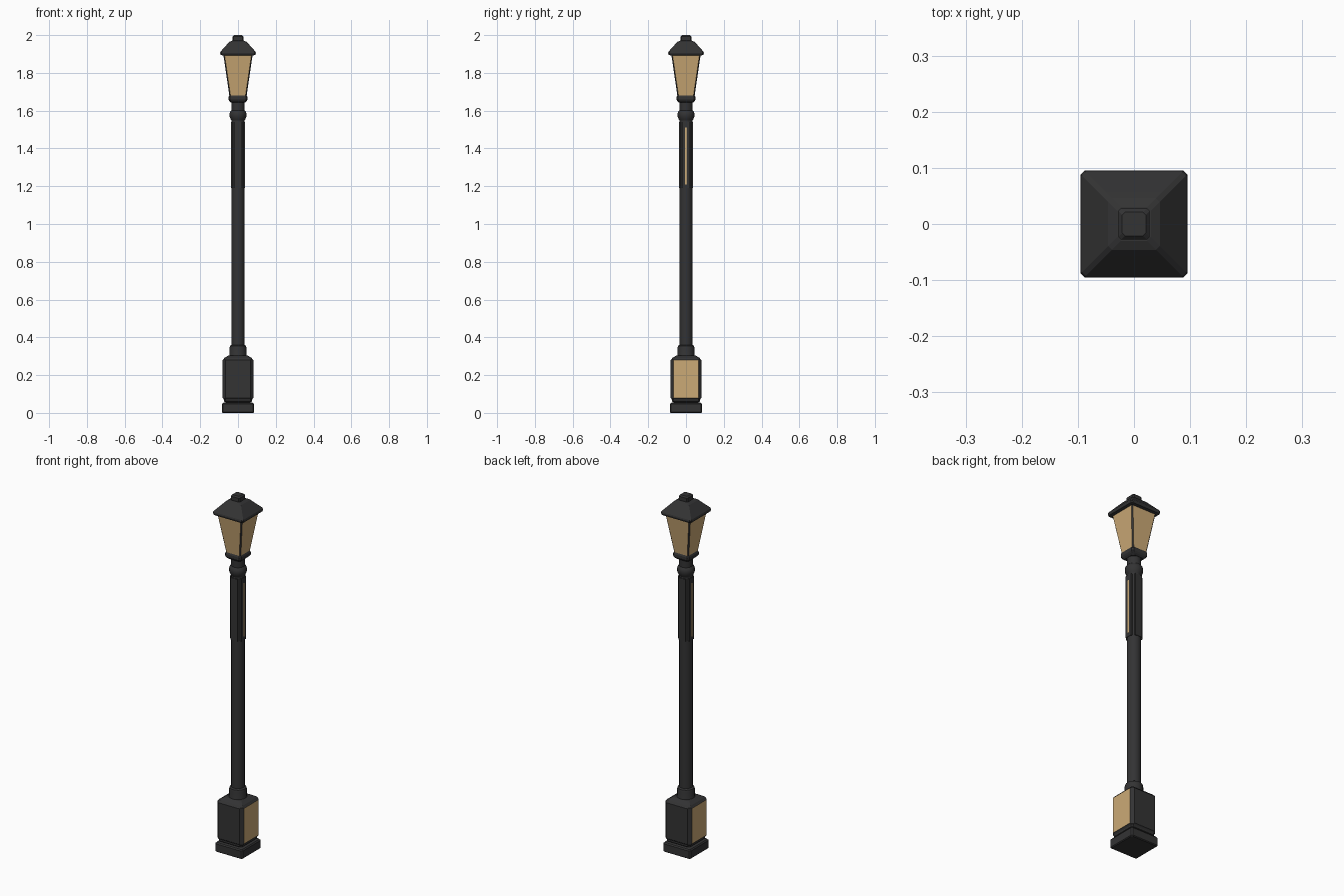
import bpy, bmesh, math

if "Cube" in bpy.data.objects:
    bpy.data.objects.remove(bpy.data.objects["Cube"])


def material(name, rgb):
    m = bpy.data.materials.new(name)
    m.diffuse_color = (*rgb, 1)
    m.use_nodes = True
    m.node_tree.nodes["Principled BSDF"].inputs["Base Color"].default_value = m.diffuse_color
    return m


IRON = material("dark_iron", (0.033, 0.033, 0.034))
GLASS = material("warm_glass", (0.60, 0.40, 0.18))


def finish(bm, name, smooth=None):
    bmesh.ops.recalc_face_normals(bm, faces=bm.faces)
    me = bpy.data.meshes.new(name)
    bm.to_mesh(me)
    bm.free()
    me.materials.append(IRON)
    me.materials.append(GLASS)
    ob = bpy.data.objects.new(name, me)
    bpy.context.collection.objects.link(ob)
    if smooth:
        bpy.context.view_layer.objects.active = ob
        ob.select_set(True)
        bpy.ops.object.shade_smooth_by_angle(angle=math.radians(smooth))
        ob.select_set(False)
    return ob


def loft(rings):
    """Join rings of points; returns the bmesh and the faces of each level."""
    bm = bmesh.new()
    loops = [[bm.verts.new(p) for p in r] for r in rings]
    n = len(loops[0])
    levels = [[bm.faces.new((a[i], a[(i + 1) % n], b[(i + 1) % n], b[i])) for i in range(n)]
              for a, b in zip(loops, loops[1:])]
    bm.faces.new(loops[0][::-1])
    bm.faces.new(loops[-1])
    return bm, levels


def square(profile, c):
    """Square tower with chamfered corners from (half width, z) pairs.
    Face 0, 2, 4, 6 of a level look to +x, +y, -x, -y."""
    rings = []
    for h, z in profile:
        k = h - c
        rings.append([(h, -k, z), (h, k, z), (k, h, z), (-k, h, z),
                      (-h, k, z), (-h, -k, z), (-k, -h, z), (k, -h, z)])
    return loft(rings)


def lathe(name, profile, n=16):
    bm, _ = loft([[(r * math.cos(math.tau * (i + .5) / n), r * math.sin(math.tau * (i + .5) / n), z)
                   for i in range(n)] for r, z in profile])
    return finish(bm, name, 35)


# Plinth
bm, _ = square([(.080, 0), (.085, .004), (.085, .046), (.080, .053), (.066, .056)], .006)
finish(bm, "plinth")

# Pedestal box with a recessed, re-raised panel on each side; x panels are lit
bm, lv = square([(.064, .054), (.074, .062), (.074, .070), (.078, .076),
                 (.078, .283), (.072, .291), (.050, .304)], .009)
sides = lv[3][0::2]
lit = [sides[0], sides[2]]
bmesh.ops.inset_individual(bm, faces=sides, thickness=.029, depth=-.007)
bmesh.ops.inset_individual(bm, faces=sides, thickness=.005, depth=.004)
for f in lit:
    f.material_index = 1
finish(bm, "pedestal_box")

# Pole with its lower collar and upper ring
lathe("lower_collar", [(.050, .296), (.046, .308), (.046, .343), (.043, .355), (.035, .36)])
lathe("pole", [(.035, .34), (.035, 1.60)])
lathe("upper_ring", [(.034, 1.545), (.040, 1.556), (.045, 1.568), (.046, 1.582),
                     (.043, 1.594), (.036, 1.602)])
lathe("neck", [(.036, 1.59), (.036, 1.66)])

# Shallow plates on the upper pole, with a thin lit strip on the x sides
for i, side in enumerate(("right", "back", "left", "front")):
    for label, d, w, z0, z1 in (("plate", .0365, .021, 1.19, 1.54), ("strip", .0375, .005, 1.21, 1.51)):
        if label == "strip" and i % 2:
            continue
        bm = bmesh.new()
        bmesh.ops.create_cube(bm, size=1)
        for v in bm.verts:
            v.co = (d - .004 + v.co.x * .008, v.co.y * 2 * w, (z0 + z1) / 2 + v.co.z * (z1 - z0))
        for f in bm.faces:
            f.material_index = int(label == "strip")
        ob = finish(bm, f"{side}_pole_{label}")
        ob.rotation_euler.z = i * math.pi / 2

# Lantern seat
bm, _ = square([(.036, 1.642), (.045, 1.650), (.050, 1.658), (.050, 1.672), (.045, 1.682)], .008)
finish(bm, "lantern_seat")

# Tapered lantern with inset glass on all four sides
bm, lv = square([(.045, 1.675), (.078, 1.90)], .006)
panes = lv[0][0::2]
bmesh.ops.inset_individual(bm, faces=panes, thickness=.008, depth=-.005)
for f in panes:
    f.material_index = 1
finish(bm, "lantern")

# Roof with a steep upper curve, and the square finial
bm, _ = square([(.080, 1.892), (.092, 1.895), (.095, 1.905), (.093, 1.912), (.056, 1.953),
                (.046, 1.964), (.030, 1.971)], .007)
finish(bm, "roof")
bm, _ = square([(.024, 1.965), (.028, 1.972), (.028, 1.993), (.021, 2.0)], .005)
finish(bm, "finial")
